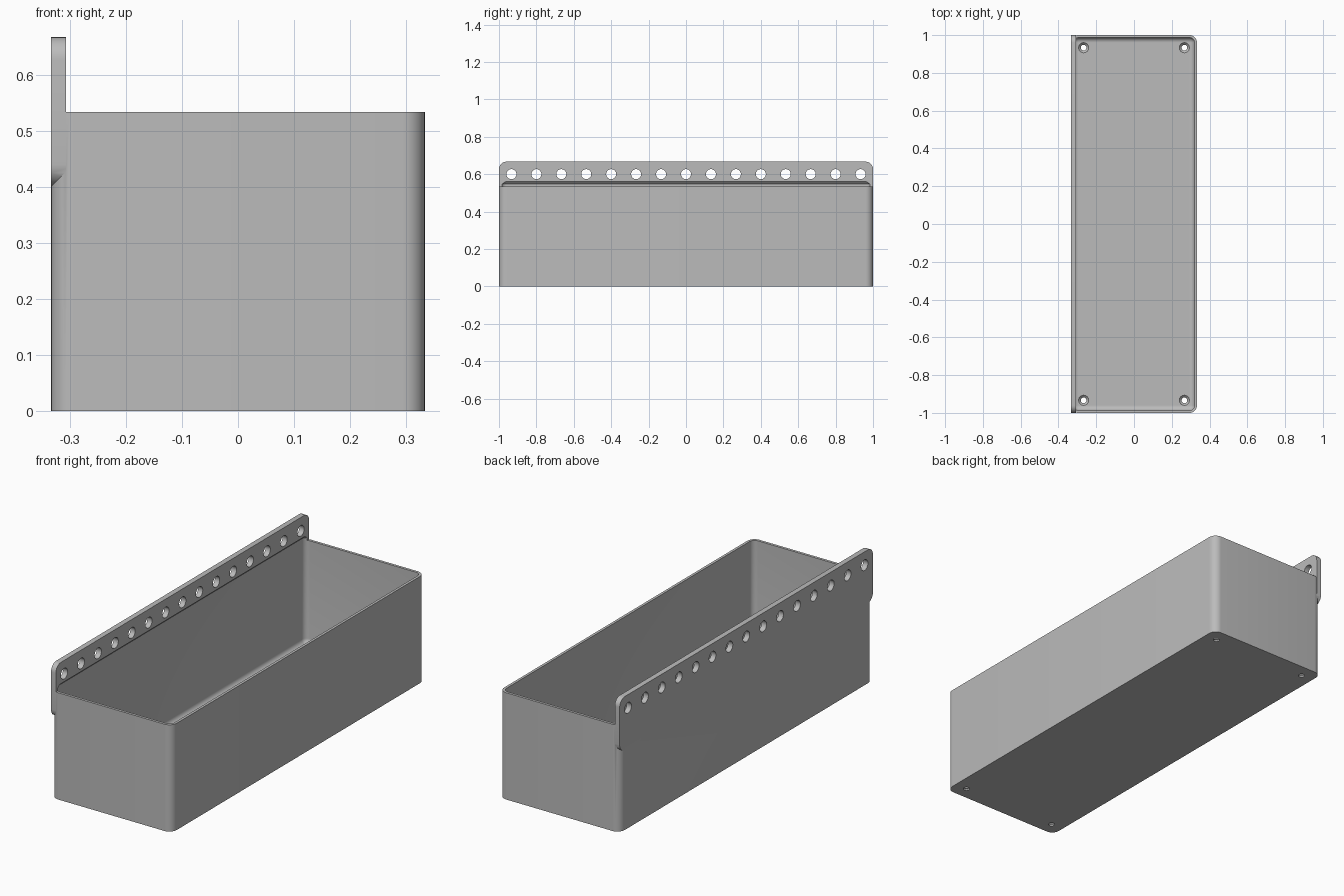
import bpy, bmesh, math
from mathutils import Matrix

cube = bpy.data.objects.get("Cube")
if cube:
    bpy.data.objects.remove(cube, do_unlink=True)

HALF_X, HALF_Y, HEIGHT = 1 / 3, 1.0, 0.5333
WALL, FLOOR, RADIUS = 0.0133, 0.02, 0.04
STRIP = 0.0267                      # strip thickness
STRIP_LOW, STRIP_HIGH = 0.4, 0.6667

grey = bpy.data.materials.new("light grey plastic")
grey.use_nodes = True
colour = (0.5, 0.5, 0.5, 1)
grey.diffuse_color = colour
grey.node_tree.nodes["Principled BSDF"].inputs["Base Color"].default_value = colour


def rounded_rect(a, b, r, steps=8):
    """Outline of a centred rectangle with rounded corners."""
    pts = []
    for i, (sx, sy) in enumerate([(1, 1), (-1, 1), (-1, -1), (1, -1)]):
        for k in range(steps + 1):
            t = math.pi / 2 * (i + k / steps)
            pts.append((sx * (a - r) + r * math.cos(t), sy * (b - r) + r * math.sin(t)))
    return pts


def loft(bm, rings):
    """Skin a stack of equal outlines and cap both ends."""
    loops = [[bm.verts.new(p) for p in ring] for ring in rings]
    n = len(loops[0])
    for low, high in zip(loops, loops[1:]):
        for i in range(n):
            j = (i + 1) % n
            bm.faces.new((low[i], low[j], high[j], high[i]))
    bm.faces.new(loops[0][::-1])
    bm.faces.new(loops[-1])


def finish(name, bm):
    bmesh.ops.recalc_face_normals(bm, faces=bm.faces)
    mesh = bpy.data.meshes.new(name)
    bm.to_mesh(mesh)
    bm.free()
    mesh.materials.append(grey)
    obj = bpy.data.objects.new(name, mesh)
    bpy.context.collection.objects.link(obj)
    return obj


def combine(target, tool, operation):
    mod = target.modifiers.new(operation.lower(), 'BOOLEAN')
    mod.operation, mod.object, mod.solver = operation, tool, 'EXACT'
    bpy.context.view_layer.objects.active = target
    bpy.ops.object.modifier_apply(modifier=mod.name)
    bpy.data.objects.remove(tool, do_unlink=True)


# Outer box with rounded upright corners
bm = bmesh.new()
outline = rounded_rect(HALF_X, HALF_Y, RADIUS)
loft(bm, [[(x, y, z) for x, y in outline] for z in (0, HEIGHT)])
box = finish("trough_with_hanging_strip", bm)

# Hanging strip along the right side
bm = bmesh.new()
mid = (STRIP_LOW + STRIP_HIGH) / 2
outline = rounded_rect(HALF_Y, (STRIP_HIGH - STRIP_LOW) / 2, RADIUS)
loft(bm, [[(x, y, mid + z) for y, z in outline] for x in (-HALF_X, -HALF_X + STRIP)])
combine(box, finish("strip", bm), 'UNION')

# Cavity: filleted floor, straight walls, sloped undercut beneath the strip
fillet = RADIUS - WALL - 0.002
profile = []
for k in range(7):
    t = math.pi / 2 * k / 6
    profile.append((WALL + fillet * (1 - math.sin(t)), FLOOR + fillet * (1 - math.cos(t))))
profile += [(WALL, 0.5466), (WALL + 0.0165, 0.5631)]
bm = bmesh.new()
loft(bm, [[(x, y, z) for x, y in rounded_rect(HALF_X - d, HALF_Y - d, RADIUS - d)]
          for d, z in profile])
combine(box, finish("cavity", bm), 'DIFFERENCE')

# Row of mounting holes through the strip, countersunk drains in the floor
bm = bmesh.new()
for i in range(15):
    place = Matrix.Translation((-HALF_X + STRIP / 2, (i - 7) * 2 / 15, 0.6))
    bmesh.ops.create_cone(bm, cap_ends=True, segments=32, radius1=0.0267, radius2=0.0267,
                          depth=0.1, matrix=place @ Matrix.Rotation(math.pi / 2, 4, 'Y'))
for sx in (-1, 1):
    for sy in (-1, 1):
        rings = []
        for r, z in [(0.015, -0.02), (0.015, 0.008), (0.027, FLOOR), (0.027, 0.035)]:
            rings.append([(sx * 0.2667 + r * math.cos(k * math.pi / 12),
                           sy * 0.9333 + r * math.sin(k * math.pi / 12), z) for k in range(24)])
        loft(bm, rings)
combine(box, finish("holes", bm), 'DIFFERENCE')

# Smooth the rounded corners, keep the edges crisp
bpy.ops.object.select_all(action='DESELECT')
box.select_set(True)
bpy.context.view_layer.objects.active = box
bpy.ops.object.shade_smooth_by_angle(angle=math.radians(30))
